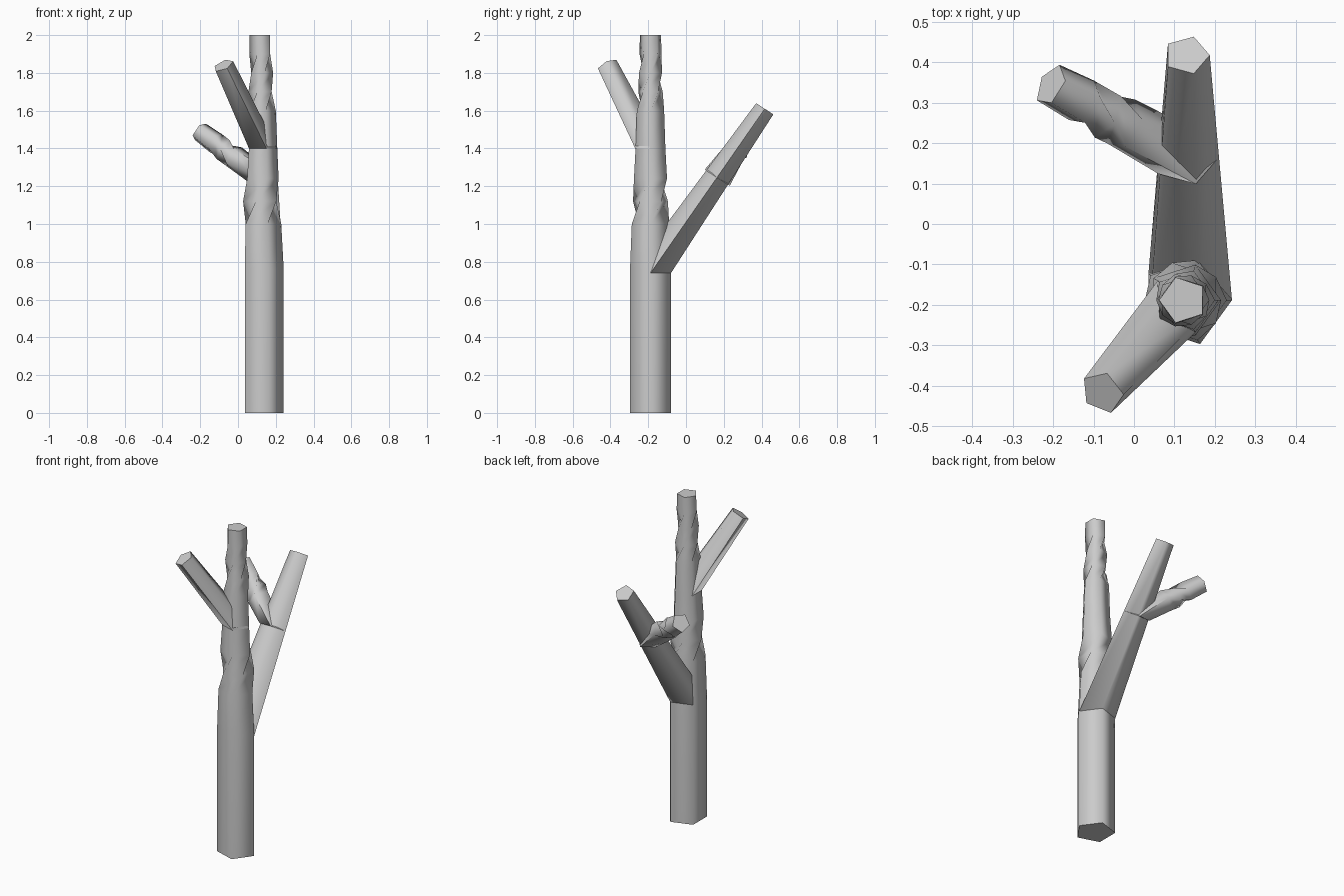
import bpy, math
from mathutils import Vector

if "Cube" in bpy.data.objects:
    bpy.data.objects.remove(bpy.data.objects["Cube"])

SIDES = 5


def loft(name, rings):
    """Five-sided limb through rings of (centre, axis, radius, twist in degrees)."""
    verts, faces = [], []
    for centre, axis, radius, twist in rings:
        turn = Vector((0, 0, 1)).rotation_difference(Vector(axis))
        for i in range(SIDES):
            a = math.radians(twist) + i * math.tau / SIDES
            v = Vector((radius * math.cos(a), radius * math.sin(a), 0))
            verts.append(Vector(centre) + turn @ v)
    for r in range(len(rings) - 1):
        for i in range(SIDES):
            j = (i + 1) % SIDES
            a, b = r * SIDES, (r + 1) * SIDES
            faces.append((a + i, a + j, b + j, b + i))
    faces.append(tuple(reversed(range(SIDES))))
    faces.append(tuple(range(len(verts) - SIDES, len(verts))))
    mesh = bpy.data.meshes.new(name)
    mesh.from_pydata(verts, [], faces)
    obj = bpy.data.objects.new(name, mesh)
    bpy.context.collection.objects.link(obj)
    bpy.ops.object.select_all(action='DESELECT')
    obj.select_set(True)
    bpy.context.view_layer.objects.active = obj
    bpy.ops.object.shade_smooth_by_angle(angle=math.radians(75))
    return obj


UP = (0, 0, 1)

# Trunk: straight below, tapering and twisting above the first fork
trunk = [(0.00, 0.128, 0.114, 0), (0.76, 0.128, 0.114, 0),
         (1.00, 0.125, 0.104, 0), (1.12, 0.124, 0.097, 36),
         (1.24, 0.123, 0.092, 72), (1.40, 0.125, 0.083, 72),
         (1.60, 0.124, 0.076, 72), (1.70, 0.123, 0.068, 108),
         (1.80, 0.122, 0.064, 144), (1.90, 0.121, 0.061, 180),
         (2.00, 0.121, 0.059, 180)]
loft("trunk", [((x, -0.188, z), UP, r, t) for z, x, r, t in trunk])

# Large rear branch
rear_base, rear_tip = Vector((0.128, -0.188, 0.74)), Vector((0.13, 0.417, 1.61))
rear_axis = rear_tip - rear_base
rear_axis.x = 0
rear_axis.y *= 0.93
loft("rear_branch", [(rear_base, UP, 0.114, 0), (rear_tip, rear_axis, 0.057, 0)])

# Small front branch
front_base, front_tip = Vector((0.125, -0.19, 1.40)), Vector((-0.078, -0.416, 1.84))
loft("front_branch", [(front_base, UP, 0.083, 0),
                      (front_tip, front_tip - front_base, 0.057, 0)])

# Twisted side branch growing from the rear branch
side_base, side_tip = Vector((0.127, 0.165, 1.245)), Vector((-0.205, 0.343, 1.49))
side_axis = side_tip - side_base
side = [(0.45, 0.068, 0), (0.6, 0.064, 36), (0.75, 0.061, 72), (1.0, 0.055, 72)]
loft("side_branch", [(side_base, rear_axis, 0.083, 0)] +
     [(side_base.lerp(side_tip, f), side_axis, r, t) for f, r, t in side])
